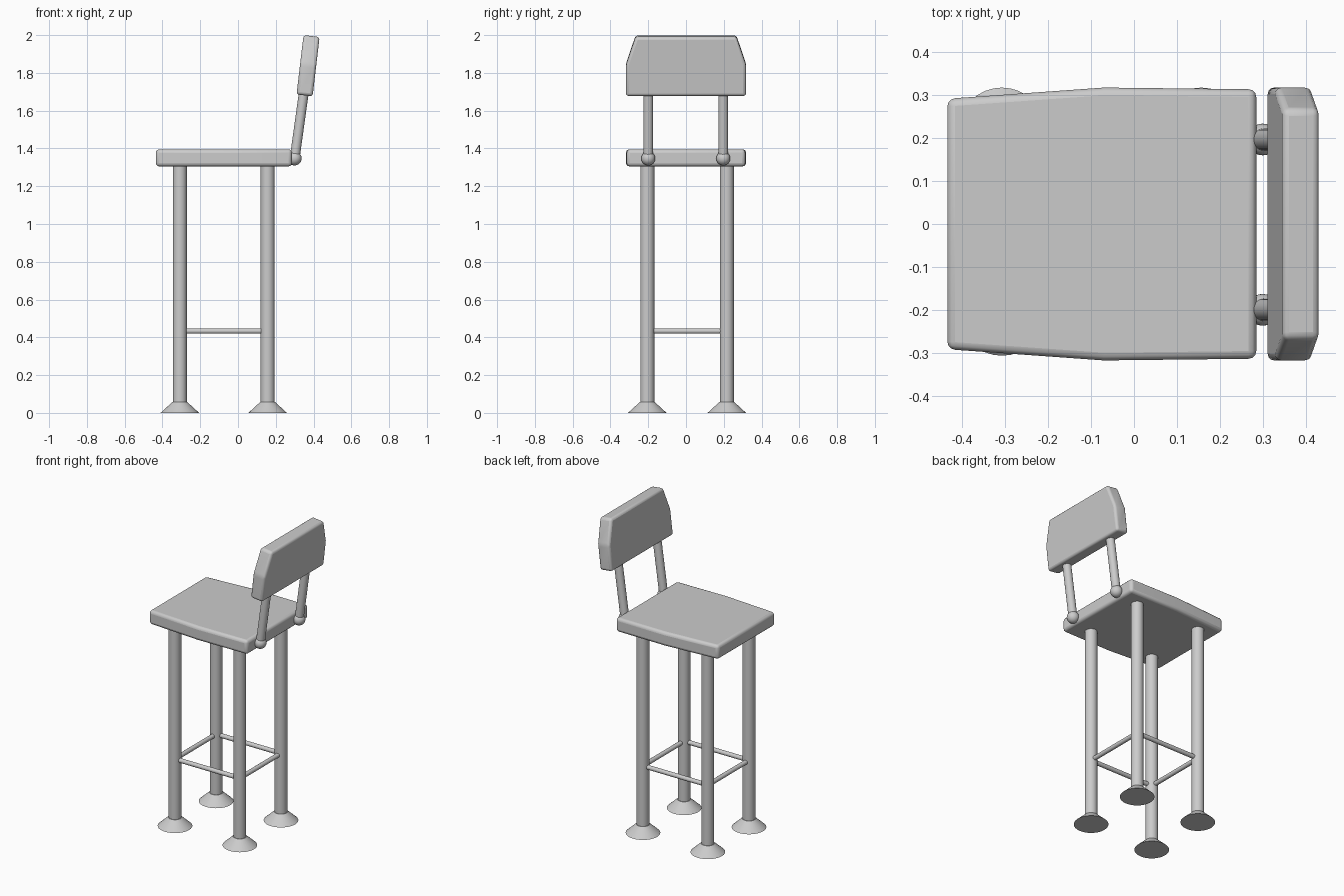
import bpy, bmesh, math
from mathutils import Vector, Matrix

if "Cube" in bpy.data.objects:
    bpy.data.objects.remove(bpy.data.objects["Cube"])


def finish(bm, name, bevel=0.0):
    bmesh.ops.recalc_face_normals(bm, faces=bm.faces)
    me = bpy.data.meshes.new(name)
    bm.to_mesh(me)
    bm.free()
    ob = bpy.data.objects.new(name, me)
    bpy.context.collection.objects.link(ob)
    if bevel:
        m = ob.modifiers.new("bevel", 'BEVEL')
        m.width, m.segments = bevel, 3
        m.limit_method, m.angle_limit = 'ANGLE', math.radians(15)
    bpy.ops.object.select_all(action='DESELECT')
    ob.select_set(True)
    bpy.context.view_layer.objects.active = ob
    bpy.ops.object.shade_smooth_by_angle(angle=math.radians(35))
    return ob


def rod(name, a, b, r1, r2=None, sides=32):
    a, b = Vector(a), Vector(b)
    d = b - a
    bm = bmesh.new()
    rot = d.to_track_quat('Z', 'Y').to_matrix().to_4x4()
    bmesh.ops.create_cone(bm, cap_ends=True, segments=sides, radius1=r1,
                          radius2=r1 if r2 is None else r2, depth=d.length,
                          matrix=Matrix.Translation((a + b) / 2) @ rot)
    return finish(bm, name)


def slab(name, outline, offset, bevel):
    bm = bmesh.new()
    face = bm.faces.new([bm.verts.new(p) for p in outline])
    ext = bmesh.ops.extrude_face_region(bm, geom=[face])
    bmesh.ops.translate(bm, vec=offset,
                        verts=[g for g in ext["geom"] if isinstance(g, bmesh.types.BMVert)])
    return finish(bm, name, bevel)


# Seat: narrower at the front edge, widest near the middle
half = [(-0.435, 0.292), (-0.07, 0.318), (0.285, 0.314)]
slab("seat", [(x, -y, 1.305) for x, y in half] + [(x, y, 1.305) for x, y in reversed(half)],
     (0, 0, 0.09), 0.018)

# Backrest: clipped upper corners, leaning back
half = [(0.31, 0.318, 1.686), (0.329, 0.318, 1.85), (0.347, 0.267, 2.0)]
slab("backrest", [(x, -y, z) for x, y, z in half] + [(x, y, z) for x, y, z in reversed(half)],
     (0.085, 0, -0.01), 0.015)

# Backrest posts with ball joints
for side, y in (("left", -0.2), ("right", 0.197)):
    rod(side + "_back_post", (0.3, y, 1.347), (0.349, y, 1.70), 0.026)
    bm = bmesh.new()
    bmesh.ops.create_uvsphere(bm, u_segments=24, v_segments=16, radius=0.037,
                              matrix=Matrix.Translation((0.3, y, 1.347)))
    finish(bm, side + "_ball_joint")

# Legs and flared feet
xs, ys = (-0.308, 0.157), (-0.205, 0.216)
for fx, x in zip(("front", "rear"), xs):
    for fy, y in zip(("left", "right"), ys):
        rod(f"{fx}_{fy}_leg", (x, y, 0.05), (x, y, 1.31), 0.037)
        rod(f"{fx}_{fy}_foot", (x, y, 0), (x, y, 0.057), 0.102, 0.04)

# Footrest bars between the legs
for fy, y in zip(("left", "right"), ys):
    rod(fy + "_footrest_bar", (xs[0] + 0.03, y, 0.433), (xs[1] - 0.03, y, 0.433), 0.014, sides=16)
for fx, x in zip(("front", "rear"), xs):
    rod(fx + "_footrest_bar", (x, ys[0] + 0.03, 0.433), (x, ys[1] - 0.03, 0.433), 0.014, sides=16)
